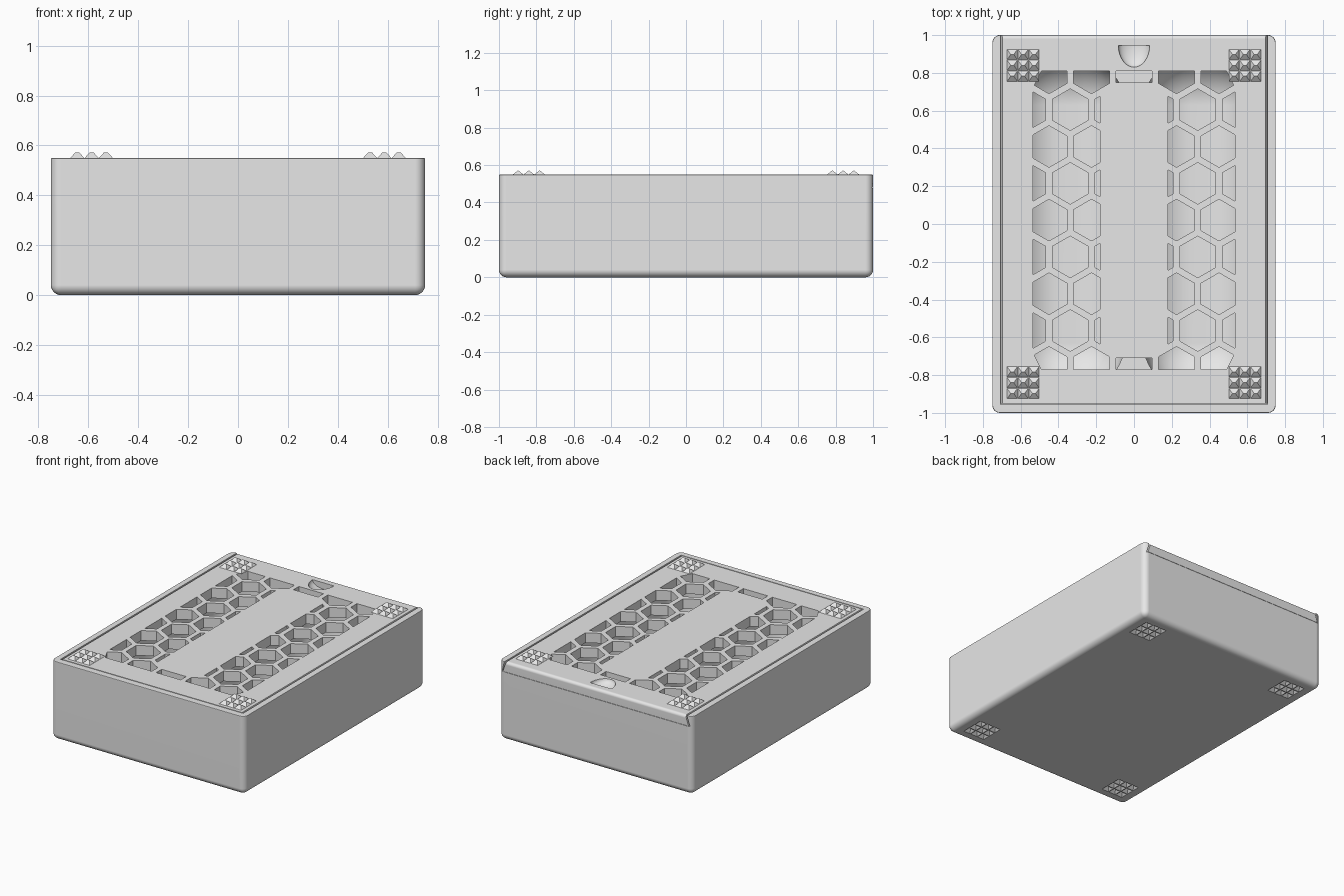
import bpy
import bmesh
import math
from mathutils import Vector

cube = bpy.data.objects.get("Cube")
if cube:
    bpy.data.objects.remove(cube, do_unlink=True)

GREY = (0.8, 0.8, 0.8, 1.0)
plastic = bpy.data.materials.new("grey_plastic")
plastic.use_nodes = True
plastic.diffuse_color = GREY
plastic.node_tree.nodes["Principled BSDF"].inputs["Base Color"].default_value = GREY

TOP = 0.55


def make_object(name, bm):
    bmesh.ops.recalc_face_normals(bm, faces=bm.faces)
    mesh = bpy.data.meshes.new(name)
    bm.to_mesh(mesh)
    bm.free()
    mesh.materials.append(plastic)
    obj = bpy.data.objects.new(name, mesh)
    bpy.context.collection.objects.link(obj)
    return obj


def activate(obj):
    bpy.ops.object.select_all(action='DESELECT')
    obj.select_set(True)
    bpy.context.view_layer.objects.active = obj


def cut(target, cutter):
    cutter.hide_render = True
    mod = target.modifiers.new("cut", 'BOOLEAN')
    mod.operation = 'DIFFERENCE'
    mod.solver = 'EXACT'
    mod.object = cutter
    activate(target)
    bpy.ops.object.modifier_apply(modifier=mod.name)
    bpy.data.objects.remove(cutter, do_unlink=True)


def smooth(obj):
    activate(obj)
    bpy.ops.object.shade_smooth_by_angle(angle=math.radians(32))
    obj.modifiers.new("even_shading", 'WEIGHTED_NORMAL').keep_sharp = True


def add_box(bm, low, high):
    low, high = Vector(low), Vector(high)
    verts = bmesh.ops.create_cube(bm, size=1)["verts"]
    for v in verts:
        v.co = (low + high) / 2 + v.co * (high - low)
    return verts


def bevel(bm, edges, width, segments):
    bmesh.ops.bevel(bm, geom=edges, offset=width, segments=segments,
                    profile=0.5, affect='EDGES')


def add_prism(bm, points, offset):
    face = bm.faces.new([bm.verts.new(p) for p in points])
    new = bmesh.ops.extrude_face_region(bm, geom=[face])["geom"]
    moved = [g for g in new if isinstance(g, bmesh.types.BMVert)]
    bmesh.ops.translate(bm, verts=moved, vec=offset)


def dovetail(name, half_top, half_low, low, high, front, back):
    # Trapezoid section swept from front to back
    bm = bmesh.new()
    add_prism(bm, [(-half_low, front, low), (half_low, front, low),
                   (half_top, front, high), (-half_top, front, high)],
              (0, back - front, 0))
    return make_object(name, bm)


def teeth(name, z):
    # Three-by-three groups of small ridged pyramids in each corner
    bm = bmesh.new()
    pitch, half, ridge, height = 0.0575, 0.0275, 0.008, 0.022
    for sx in (-1, 1):
        for sy in (-1, 1):
            for i in (-1, 0, 1):
                for j in (-1, 0, 1):
                    x, y = sx * 0.587 + i * pitch, sy * 0.84 + j * pitch
                    base = [bm.verts.new((x + a * half, y + b * half, z))
                            for a, b in ((-1, -1), (1, -1), (1, 1), (-1, 1))]
                    p, q = [bm.verts.new((x + a * ridge, y, z + height)) for a in (-1, 1)]
                    a, b, c, d = base
                    for loop in ((d, c, b, a), (a, b, q, p), (b, c, q), (c, d, p, q), (d, a, p)):
                        bm.faces.new(loop)
    return make_object(name, bm)


def clip(poly, normal, limit):
    # Keep the part of a convex polygon where dot(point, normal) <= limit
    result = []
    for p, q in zip(poly, poly[1:] + poly[:1]):
        dp, dq = p.dot(normal) - limit, q.dot(normal) - limit
        if dp <= 0:
            result.append(p)
        if dp * dq < 0:
            result.append(p.lerp(q, dp / (dp - dq)))
    return result


# Box body: rounded bottom and upright edges, nearly sharp rim
bm = bmesh.new()
add_box(bm, (-0.75, -1, 0), (0.75, 1, TOP))
bevel(bm, [e for e in bm.edges if min(v.co.z for v in e.verts) < 0.01], 0.04, 6)
rim = [e for e in bm.edges if min(v.co.z for v in e.verts) > TOP - 0.001]
bevel(bm, rim, 0.006, 2)
body = make_object("box_body", bm)

# Two rounded compartments with a divider between them
for side in (-1, 1):
    bm = bmesh.new()
    xs = sorted((side * 0.05, side * 0.64))
    add_box(bm, (xs[0], -0.88, 0.06), (xs[1], 0.88, 1.0))
    bevel(bm, bm.edges[:], 0.25, 10)
    cut(body, make_object("compartment_cutter", bm))

# Slide channel for the lid, open at the back
cut(body, dovetail("channel_cutter", 0.702, 0.728, 0.478, TOP + 0.02, -0.956, 1.1))

# Stacking dimples in the underside
cut(body, teeth("dimple_cutter", -0.001))
smooth(body)

# Sliding lid with a softened back edge
lid = dovetail("sliding_lid", 0.696, 0.72, 0.48, TOP, -0.95, 1.0)
bm = bmesh.new()
bm.from_mesh(lid.data)
back_edge = [e for e in bm.edges
             if all(v.co.y > 0.99 and v.co.z > TOP - 0.01 for v in e.verts)]
bevel(bm, back_edge, 0.02, 4)
bm.to_mesh(lid.data)
bm.free()

# Honeycomb openings trimmed to the vent border and the solid centre strip
bm = bmesh.new()
SPACING, RADIUS = 0.225, 0.11
for row in range(9):
    cy = 0.80 - row * SPACING * math.sqrt(3) / 2
    shift = 0 if row % 2 == 0 else 0.5
    for col in range(-3, 4):
        cx = (col + shift) * SPACING
        end_row = row in (0, 8)
        if abs(cx) > 0.6 or (abs(cx) < 0.05 and not end_row):
            continue
        poly = [Vector((cx + RADIUS * math.sin(k * math.pi / 3),
                        cy + RADIUS * math.cos(k * math.pi / 3))) for k in range(6)]
        limits = [((1, 0), 0.535), ((-1, 0), 0.535), ((0, 1), 0.81), ((0, -1), 0.77)]
        for sx in (-1, 1):
            limits += [((sx * 2, 1), 1.79), ((sx * 2, -1), 1.75)]
        if abs(cx) < 0.05:
            limits.append(((0, -1), -0.75) if row == 0 else ((0, 1), -0.71))
        elif not end_row:
            limits.append(((-math.copysign(1, cx), 0), -0.18))
        for normal, limit in limits:
            poly = clip(poly, Vector(normal), limit)
        if len(poly) > 2:
            add_prism(bm, [(p.x, p.y, 0.4) for p in poly], (0, 0, 0.3))
cut(lid, make_object("honeycomb_cutter", bm))

# Thumb scoop: half an ellipsoid with a straight back wall
bm = bmesh.new()
bmesh.ops.create_uvsphere(bm, u_segments=32, v_segments=16, radius=1)
bmesh.ops.scale(bm, verts=bm.verts, vec=(0.083, 0.115, 0.045))
bmesh.ops.translate(bm, verts=bm.verts, vec=(0, 0.945, TOP))
sliced = bmesh.ops.bisect_plane(bm, geom=bm.verts[:] + bm.edges[:] + bm.faces[:],
                                plane_co=(0, 0.944, 0), plane_no=(0, 1, 0), clear_outer=True)
bmesh.ops.holes_fill(bm, edges=[g for g in sliced["geom_cut"]
                                if isinstance(g, bmesh.types.BMEdge)])
cut(lid, make_object("scoop_cutter", bm))
smooth(lid)

# Stacking studs on the lid
teeth("stacking_studs", TOP)
